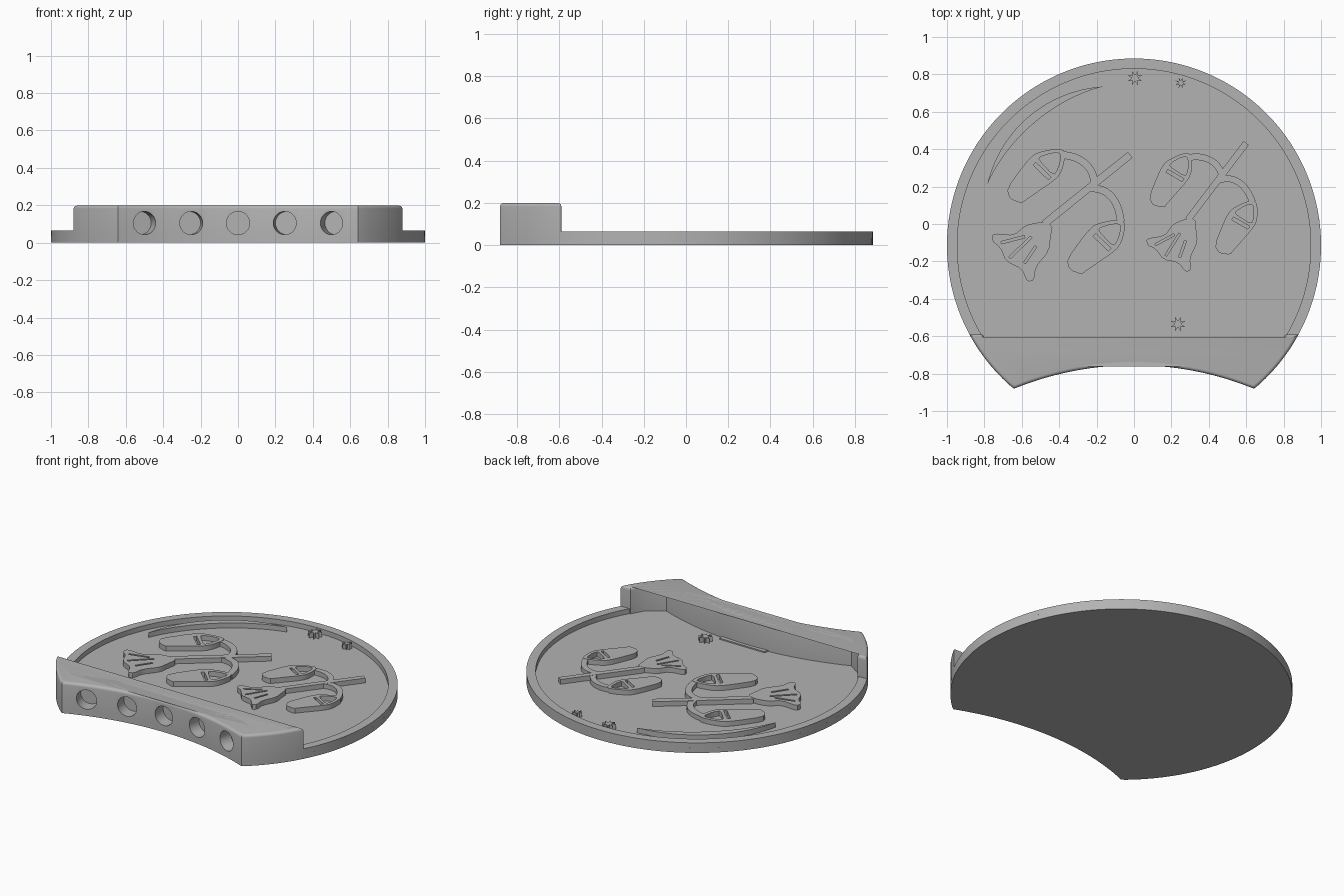
import bpy, bmesh, math
from math import radians, sin, cos
from mathutils import Vector, Matrix
from mathutils.geometry import interpolate_bezier

cube = bpy.data.objects.get("Cube")
if cube:
    bpy.data.objects.remove(cube)

grey = bpy.data.materials.new("plain grey")
grey.use_nodes = True
grey.diffuse_color = (0.45, 0.45, 0.45, 1)
grey.node_tree.nodes["Principled BSDF"].inputs["Base Color"].default_value = grey.diffuse_color

FLOOR, RIM, WALL = 0.033, 0.065, 0.2
DISC = (0, -0.115)      # centre of the round plate
FRONT = (0, -2.455)     # centre of the concave front
parts = []


def add_object(name, bm):
    mesh = bpy.data.meshes.new(name)
    bm.to_mesh(mesh)
    bm.free()
    mesh.materials.append(grey)
    obj = bpy.data.objects.new(name, mesh)
    bpy.context.scene.collection.objects.link(obj)
    parts.append(obj)
    return obj


def prism(name, outline, z0, z1, holes=(), bevel=0):
    """Extrude a flat outline, with optional openings and a rounded top edge."""
    bm = bmesh.new()
    loops = [[bm.verts.new((p[0], p[1], z0)) for p in loop] for loop in [outline, *holes]]
    if holes:
        edges = [bm.edges.new((l[i - 1], l[i])) for l in loops for i in range(len(l))]
        bmesh.ops.triangle_fill(bm, use_beauty=True, edges=edges, normal=(0, 0, 1))
    else:
        bm.faces.new(loops[0])
    new = bmesh.ops.extrude_face_region(bm, geom=bm.faces[:])["geom"]
    top = [v for v in new if isinstance(v, bmesh.types.BMVert)]
    bmesh.ops.translate(bm, verts=top, vec=(0, 0, z1 - z0))
    bmesh.ops.recalc_face_normals(bm, faces=bm.faces[:])
    if bevel:
        edges = [e for e in bm.edges if all(v.co.z > z1 - 0.001 for v in e.verts)]
        bmesh.ops.bevel(bm, geom=edges, offset=bevel, segments=4, profile=0.5, affect='EDGES')
    return add_object(name, bm)


def arc(centre, r, a0, a1, n):
    angles = [radians(a0 + (a1 - a0) * i / n) for i in range(n + 1)]
    return [(centre[0] + r * cos(a), centre[1] + r * sin(a)) for a in angles]


def strip(path, width):
    """Outline of a band that follows a path."""
    path = [Vector(p[:2]) for p in path]
    left, right = [], []
    for i, p in enumerate(path):
        d = (path[min(i + 1, len(path) - 1)] - path[max(i - 1, 0)]).normalized()
        side = Vector((-d.y, d.x)) * width / 2
        left.append(p + side)
        right.append(p - side)
    return left + right[::-1]


def soften(points):
    """Cut the corners of a closed outline."""
    out = []
    for i, p in enumerate(points):
        a, b = Vector(p), Vector(points[(i + 1) % len(points)])
        out += [a.lerp(b, 0.2), a.lerp(b, 0.8)]
    return out


def bezier(points, n=14):
    a, b, c, d = [Vector((*p, 0)) for p in points]
    return interpolate_bezier(a, b, c, d, n)


# Plate, with a concave front
front_arc = arc(FRONT, 1.7, 112.17, 67.83, 40)
prism("base_plate", front_arc + arc(DISC, 1, -50.1, 230.1, 140)[1:-1], 0, FLOOR)

# Raised rim, ending at the wall
prism("rim", arc(DISC, 1, -28.4, 208.4, 120) + arc(DISC, 0.945, 210.2, -30.2, 120), FLOOR, RIM)

# Tall front wall with returned ends
corner = [(0.81, -0.59), (0.765, -0.67)]
wall = prism("front_wall",
             front_arc + arc(DISC, 1, -50.1, -28.4, 14)[1:] + corner
             + arc(FRONT, 1.835, 68.92, 111.08, 40)
             + [(-x, y) for x, y in reversed(corner)]
             + arc(DISC, 1, 208.4, 230.1, 14)[:-1],
             FLOOR, WALL, bevel=0.018)

# Five blind round holes, square to the concave face
bm = bmesh.new()
for i in range(-2, 3):
    a = math.asin(i * 0.25 / 1.7)
    place = (Matrix.Translation((FRONT[0], FRONT[1], 0.105)) @ Matrix.Rotation(-a, 4, 'Z')
             @ Matrix.Translation((0, 1.68, 0)) @ Matrix.Rotation(radians(90), 4, 'X'))
    bmesh.ops.create_cone(bm, cap_ends=True, segments=40, radius1=0.062, radius2=0.062,
                          depth=0.2, matrix=place)
cutter = add_object("hole_cutter", bm)
parts.remove(cutter)
cutter.hide_render = True
mod = wall.modifiers.new("holes", 'BOOLEAN')
mod.operation, mod.solver, mod.object = 'DIFFERENCE', 'EXACT', cutter
cut_mesh = bpy.data.meshes.new_from_object(wall.evaluated_get(bpy.context.evaluated_depsgraph_get()))
wall.modifiers.clear()
wall.data = cut_mesh
bpy.data.objects.remove(cutter)

# Low ledge at the foot of the wall
prism("wall_ledge", [(-0.16, -0.66), (0.18, -0.66), (0.18, -0.6), (-0.14, -0.598)], FLOOR, FLOOR + 0.008)

# Crescent near the rim
ends = Vector((-0.785, 0.21)), Vector((-0.165, 0.735))
out = Vector((-0.646, 0.763))


def bowed(height):
    lift = out * height * 4 / 3
    return [p[:2] for p in bezier([ends[0], ends[0].lerp(ends[1], 0.3) + lift,
                                   ends[0].lerp(ends[1], 0.7) + lift, ends[1]], 32)]


prism("crescent", bowed(0.135) + bowed(0.09)[-2:0:-1], FLOOR, RIM)

# Small eight-pointed stars
for i, (x, y, r) in enumerate([(0.005, 0.78, 0.042), (0.25, 0.755, 0.03), (0.235, -0.535, 0.042)]):
    pts = []
    for k in range(16):
        rad, a = (r * 0.4 if k % 2 else r), radians(22.5 * k + 22.5)
        pts.append((x + rad * cos(a), y + rad * sin(a)))
    prism(f"star_{i + 1}", pts, FLOOR, RIM)

# Flower sprig: stem, two arched stalks with hanging buds, and an open bloom
bud = soften([(-0.68, 0.19), (-0.665, 0.135), (-0.6, 0.11), (-0.575, 0.13), (-0.415, 0.24),
              (-0.385, 0.285), (-0.365, 0.37), (-0.38, 0.4), (-0.44, 0.4), (-0.525, 0.38),
              (-0.575, 0.335)])
bud_opening = soften([(-0.51, 0.345), (-0.43, 0.26), (-0.405, 0.3), (-0.39, 0.365),
                      (-0.4, 0.38), (-0.445, 0.378), (-0.5, 0.36)])
bud_slot = strip([(-0.532, 0.322), (-0.45, 0.243)], 0.02)
bloom = soften([(-0.58, -0.005), (-0.64, -0.06), (-0.755, -0.05), (-0.76, -0.09), (-0.715, -0.125),
                (-0.685, -0.2), (-0.6, -0.24), (-0.57, -0.31), (-0.535, -0.3), (-0.525, -0.23),
                (-0.455, -0.145), (-0.445, -0.065), (-0.435, -0.005), (-0.5, 0.01)])
slits = [strip(s, 0.013) for s in ([(-0.665, -0.18), (-0.55, -0.07)],
                                   [(-0.585, -0.21), (-0.525, -0.12)],
                                   [(-0.71, -0.1), (-0.585, -0.068)])]
stem = strip([(-0.02, 0.37), (-0.48, 0.0)], 0.04)
stalks = [strip(bezier(b), 0.04) for b in (
    [(-0.38, 0.368), (-0.29, 0.365), (-0.2, 0.3), (-0.215, 0.2)],
    [(-0.24, 0.19), (-0.12, 0.2), (-0.08, 0.1), (-0.07, 0.01)])]
TIP = Vector((-0.02, 0.37))


def sprig(side, tip, scale, turn):
    rot = Matrix.Rotation(radians(turn), 2)

    def put(points, shift=(0, 0)):
        return [rot @ (Vector(p) + Vector(shift) - TIP) * scale + Vector(tip) for p in points]

    prism(side + "_stem", put(stem), FLOOR, RIM - 0.001)
    for i, s in enumerate(stalks):
        prism(f"{side}_stalk_{i + 1}", put(s), FLOOR, RIM - 0.002)
    for i, d in enumerate([(0, 0), (0.32, -0.38)]):
        prism(f"{side}_bud_{i + 1}", put(bud, d), FLOOR, RIM, [put(bud_opening, d), put(bud_slot, d)])
    prism(side + "_bloom", put(bloom), FLOOR, RIM, [put(s) for s in slits])


sprig("right_sprig", TIP, 1, 0)
sprig("left_sprig", (0.6, 0.433), 0.873, 14)

# Smooth the curved walls and keep the edges sharp
for obj in bpy.context.selected_objects:
    obj.select_set(False)
for obj in parts:
    obj.select_set(True)
bpy.context.view_layer.objects.active = wall
bpy.ops.object.shade_smooth_by_angle(angle=radians(30))
